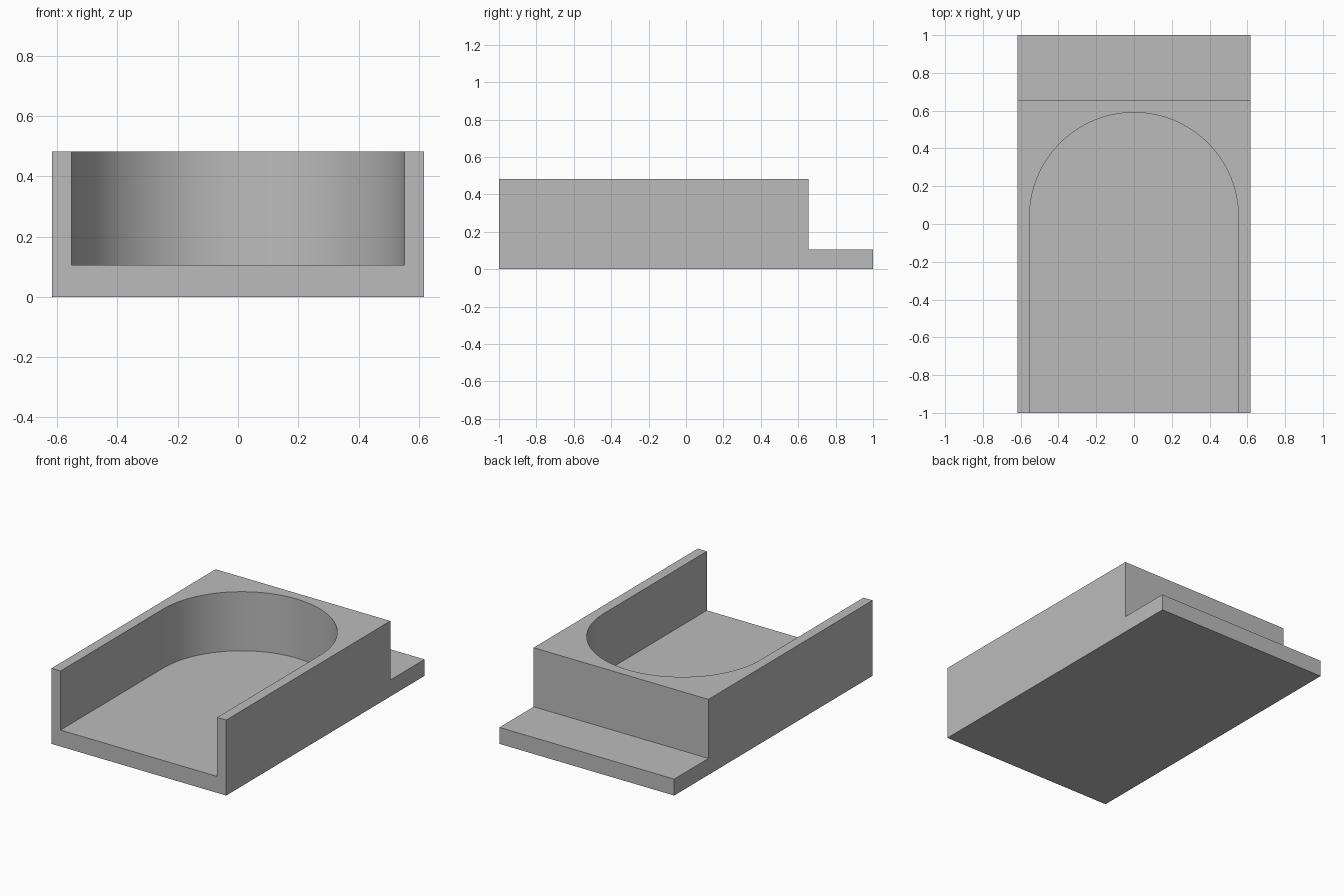
import bpy
import bmesh
from math import cos, sin, pi, radians
from mathutils import Vector

cube = bpy.data.objects.get("Cube")
if cube:
    bpy.data.objects.remove(cube, do_unlink=True)

HALF_W, HEIGHT, FLOOR = 0.617, 0.482, 0.105
STEP_Y = 0.655                      # back wall, where the rear ledge starts
RADIUS, ARC_Y = 0.553, 0.037        # rounded end of the recess

grey = bpy.data.materials.new("plain grey")
grey.use_nodes = True
colour = (0.5, 0.5, 0.5, 1)
grey.diffuse_color = colour
grey.node_tree.nodes["Principled BSDF"].inputs["Base Color"].default_value = colour


def prism(name, outline, sweep):
    """Solid made by sweeping a closed outline along a vector."""
    bm = bmesh.new()
    face = bm.faces.new([bm.verts.new(p) for p in outline])
    swept = bmesh.ops.extrude_face_region(bm, geom=[face], use_keep_orig=True)["geom"]
    moved = [g for g in swept if isinstance(g, bmesh.types.BMVert)]
    bmesh.ops.translate(bm, verts=moved, vec=Vector(sweep))
    bmesh.ops.recalc_face_normals(bm, faces=bm.faces)
    mesh = bpy.data.meshes.new(name)
    bm.to_mesh(mesh)
    bm.free()
    mesh.materials.append(grey)
    obj = bpy.data.objects.new(name, mesh)
    bpy.context.collection.objects.link(obj)
    return obj


# Block with a low ledge at the back: side profile swept across the width
side = [(-1, 0), (1, 0), (1, FLOOR), (STEP_Y, FLOOR), (STEP_Y, HEIGHT), (-1, HEIGHT)]
body = prism("stepped_tray", [(-HALF_W, y, z) for y, z in side], (2 * HALF_W, 0, 0))

# Recess cutter: open at the front, half round at the back
SEGMENTS = 64
plan = [(-RADIUS, -1.2), (RADIUS, -1.2)]
plan += [(RADIUS * cos(pi * i / SEGMENTS), ARC_Y + RADIUS * sin(pi * i / SEGMENTS))
         for i in range(SEGMENTS + 1)]
cutter = prism("recess_cutter", [(x, y, FLOOR) for x, y in plan], (0, 0, 1))
cutter.hide_render = True

# Cut the recess, then drop the cutter
cut = body.modifiers.new("recess", "BOOLEAN")
cut.operation = "DIFFERENCE"
cut.solver = "EXACT"
cut.object = cutter
bpy.ops.object.select_all(action="DESELECT")
bpy.context.view_layer.objects.active = body
body.select_set(True)
bpy.ops.object.modifier_apply(modifier=cut.name)
bpy.data.objects.remove(cutter, do_unlink=True)

# Smooth curved wall, crisp edges elsewhere
bpy.ops.object.shade_smooth_by_angle(angle=radians(30))
